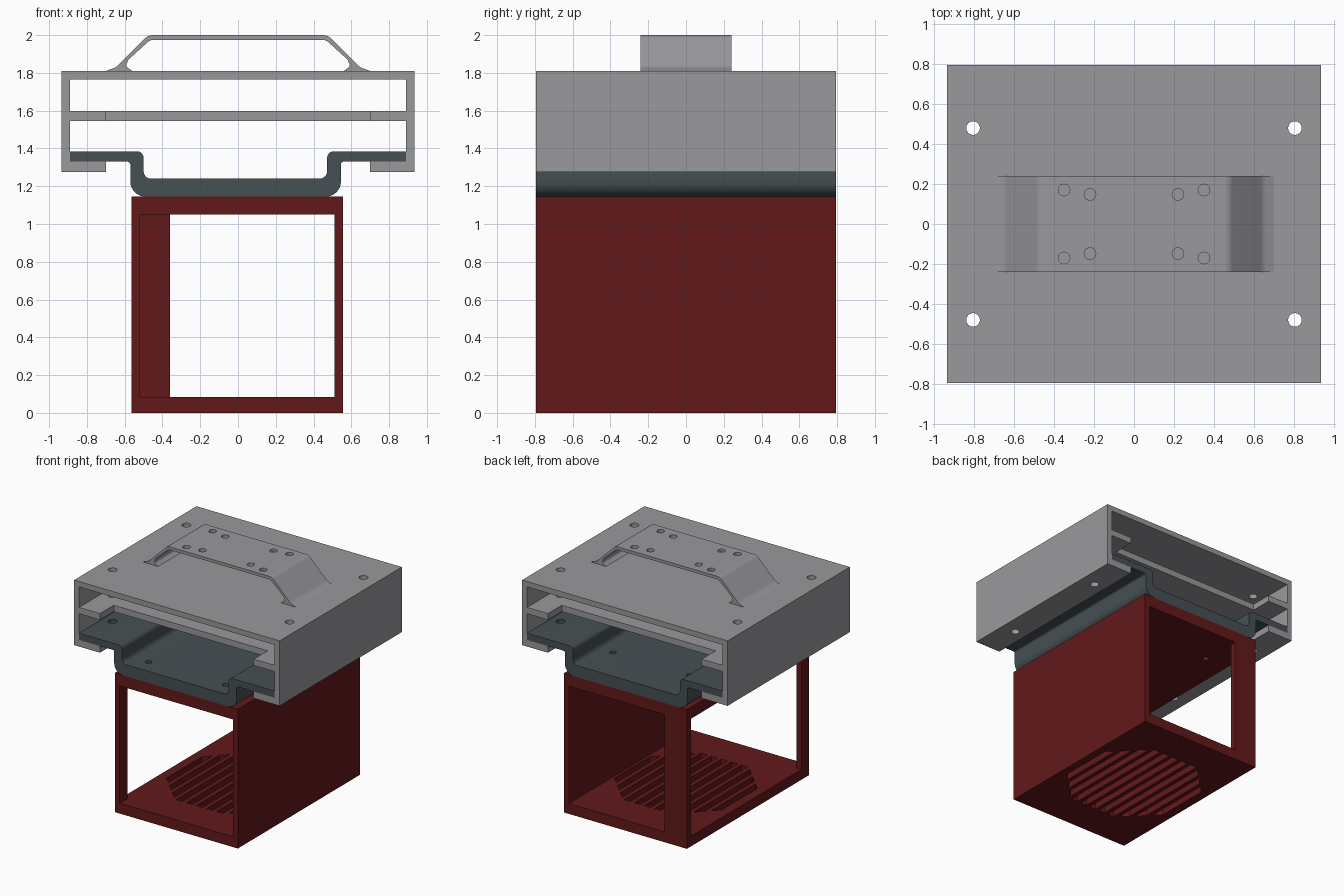
import bpy, bmesh, math
from mathutils import Vector

if "Cube" in bpy.data.objects:
    bpy.data.objects.remove(bpy.data.objects["Cube"])


def material(name, rgb):
    m = bpy.data.materials.new(name)
    m.diffuse_color = (*rgb, 1)
    m.use_nodes = True
    m.node_tree.nodes["Principled BSDF"].inputs["Base Color"].default_value = m.diffuse_color
    return m


RED = material("dark_red", (0.122, 0.0095, 0.01))
SLATE = material("slate", (0.063, 0.08, 0.087))
GREY = material("grey", (0.32, 0.32, 0.34))
DEPTH = 0.795


def add_prism(bm, pts, lo, hi, axis):
    """Extrude a 2D outline along y (points are x,z) or z (points are x,y)."""
    pos = (lambda p, t: (p[0], t, p[1])) if axis == "y" else (lambda p, t: (p[0], p[1], t))
    a = [bm.verts.new(pos(p, lo)) for p in pts]
    b = [bm.verts.new(pos(p, hi)) for p in pts]
    bm.faces.new(a)
    bm.faces.new(b[::-1])
    for i in range(len(pts)):
        j = (i + 1) % len(pts)
        bm.faces.new((a[i], b[i], b[j], a[j]))


def make(name, outlines, lo, hi, axis="y", mat=GREY):
    bm = bmesh.new()
    for pts in outlines:
        add_prism(bm, pts, lo, hi, axis)
    bmesh.ops.recalc_face_normals(bm, faces=bm.faces)
    me = bpy.data.meshes.new(name)
    bm.to_mesh(me)
    bm.free()
    ob = bpy.data.objects.new(name, me)
    bpy.context.collection.objects.link(ob)
    if mat:
        me.materials.append(mat)
    return ob


def rect(x0, x1, y0, y1):
    return [(x0, y0), (x1, y0), (x1, y1), (x0, y1)]


def circle(x, y, r, n=32):
    return [(x + r * math.cos(math.tau * i / n), y + r * math.sin(math.tau * i / n)) for i in range(n)]


def fillet(pts, n=8):
    """Round each (x, z, radius) corner of a closed outline."""
    out = []
    for i, (x, z, r) in enumerate(pts):
        p = Vector((x, z))
        if r == 0:
            out.append((x, z))
            continue
        u = (Vector(pts[i - 1][:2]) - p).normalized()
        v = (Vector(pts[(i + 1) % len(pts)][:2]) - p).normalized()
        half = u.angle(v) / 2
        c = p + (u + v).normalized() * (r / math.sin(half))
        s = p + u * (r / math.tan(half)) - c
        e = p + v * (r / math.tan(half)) - c
        a = s.angle_signed(e)
        for k in range(n + 1):
            t = -a * k / n
            out.append((c.x + s.x * math.cos(t) - s.y * math.sin(t),
                        c.y + s.x * math.sin(t) + s.y * math.cos(t)))
    return out


def cut(ob, outlines, lo, hi):
    """Subtract vertical prisms from an object."""
    cutter = make("cutter", outlines, lo, hi, "z", ob.data.materials[0])
    cutter.hide_render = True
    mod = ob.modifiers.new("cut", "BOOLEAN")
    mod.operation, mod.solver, mod.object = "DIFFERENCE", "EXACT", cutter
    bpy.context.view_layer.objects.active = ob
    bpy.ops.object.modifier_apply(modifier=mod.name)
    bpy.data.objects.remove(cutter)


def smooth(ob):
    bpy.ops.object.select_all(action="DESELECT")
    ob.select_set(True)
    bpy.context.view_layer.objects.active = ob
    bpy.ops.object.shade_smooth_by_angle(angle=math.radians(30))


def mirrored(half):
    """Complete an outline running from left to the centre line."""
    return half + [(-x, z, *r) for x, z, *r in reversed(half)]


corner_holes = [circle(sx * 0.805, sy * 0.48, 0.034) for sx in (-1, 1) for sy in (-1, 1)]
box_holes = [circle(sx * 0.35, y, 0.025) for sx in (-1, 1) for y in (-0.66, 0.45)]

# Housing: C-shaped shell with inward lips at the bottom
lip = [(-0.7, 1.33), (-0.7, 1.275), (-0.935, 1.275), (-0.935, 1.81)]
inner = [(0.89, 1.33), (0.89, 1.765)]
housing = make("housing", [mirrored(lip) + mirrored(inner)], -DEPTH, DEPTH)
cut(housing, corner_holes, 1.1, 1.95)

# Middle shelf, notched at front and back
d = DEPTH - 0.18
notch = [(-0.89, -DEPTH), (-0.7, -DEPTH), (-0.7, -d)]
front = mirrored(notch)
shelf = make("middle_shelf", [front + [(x, -y) for x, y in reversed(front)]], 1.545, 1.597, "z")
cut(shelf, corner_holes, 1.4, 1.7)

# Handle: bent strap with flared feet
outer = [(-0.70, 1.81, 0), (-0.645, 1.83, 0.08), (-0.475, 2.0, 0.06)]
under = [(-0.56, 1.81, 0), (-0.595, 1.835, 0.02), (-0.58, 1.87, 0.02), (-0.465, 1.975, 0.05)]
handle = make("handle", [fillet(mirrored(outer) + mirrored(under)[::-1])], -0.24, 0.24)
cut(handle, [circle(sx * x, sy * y, 0.029) for x, y in ((0.35, 0.17), (0.22, 0.148))
             for sx in (-1, 1) for sy in (-1, 1)], 1.9, 2.1)
smooth(handle)

# Tray: channel with side flanges resting on the lips
tray_pts = [(-0.89, 1.385, 0), (-0.89, 1.33, 0), (-0.57, 1.33, 0.015), (-0.57, 1.145, 0.08),
            (0.545, 1.145, 0.08), (0.545, 1.33, 0.015), (0.89, 1.33, 0), (0.89, 1.385, 0),
            (0.472, 1.385, 0.035), (0.472, 1.24, 0.04), (-0.5, 1.24, 0.04), (-0.5, 1.385, 0.035)]
tray = make("tray", [fillet(tray_pts)], -DEPTH, DEPTH, mat=SLATE)
cut(tray, corner_holes + box_holes, 1.0, 1.5)
smooth(tray)

# Lower box: roof, floor, solid right wall, back jamb and front post
roof = make("box_roof", [rect(-0.565, 0.555, 1.05, 1.145)], -DEPTH, DEPTH, mat=RED)
cut(roof, box_holes, 0.9, 1.3)
floor = make("box_floor", [rect(-0.565, 0.555, 0, 0.085)], -DEPTH, DEPTH, mat=RED)
make("box_right_wall", [rect(0.51, 0.555, 0.085, 1.05)], -DEPTH, DEPTH, mat=RED)
make("box_back_jamb", [rect(-0.565, -0.36, 0.085, 1.05)], DEPTH - 0.05, DEPTH, mat=RED)
make("box_front_post", [rect(-0.565, -0.52, 0.085, 1.05)], -DEPTH, -DEPTH + 0.1, mat=RED)

# Octagonal vent of parallel slots in the floor
slots = []
for i in range(11):
    x0 = (i - 5) * 0.092 - 0.028
    x1 = x0 + 0.056
    h0, h1 = (min(0.5, 0.72 - abs(x)) for x in (x0, x1))
    slots.append([(x0, -h0), (x1, -h1), (x1, h1), (x0, h0)])
cut(floor, slots, -0.1, 0.2)
